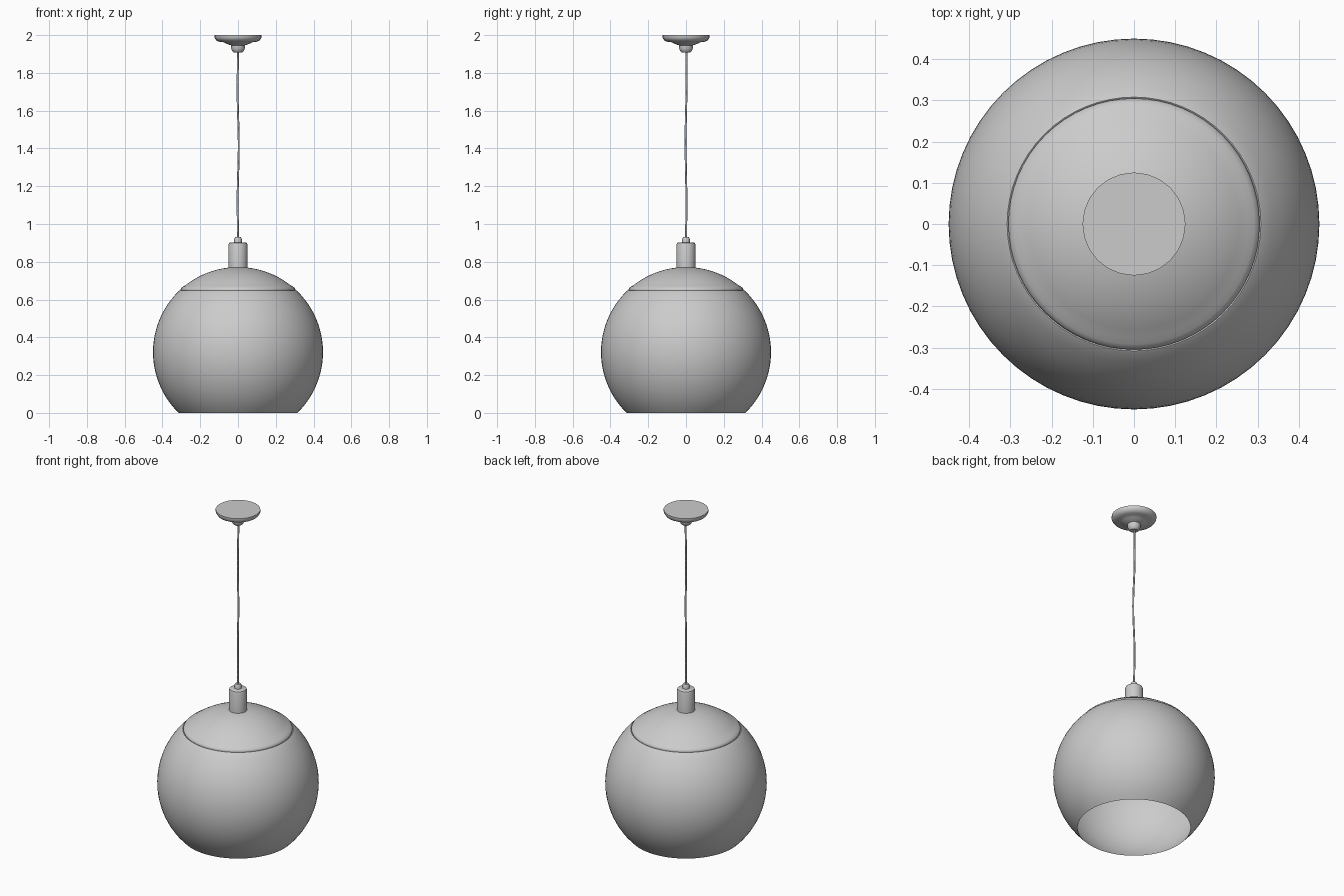
import bpy, bmesh, math

if "Cube" in bpy.data.objects:
    bpy.data.objects.remove(bpy.data.objects["Cube"])

grey = bpy.data.materials.new("warm_grey")
grey.diffuse_color = (0.6, 0.6, 0.6, 1)
grey.use_nodes = True
grey.node_tree.nodes["Principled BSDF"].inputs["Base Color"].default_value = grey.diffuse_color


def lathe(name, profile, sides, angle=35):
    """Revolve (radius, z) points around z; radius 0 closes to a pole."""
    bm = bmesh.new()
    rings = []
    for r, z in profile:
        if r == 0:
            rings.append([bm.verts.new((0, 0, z))] * sides)
        else:
            rings.append([bm.verts.new((r * math.cos(math.tau * i / sides),
                                        r * math.sin(math.tau * i / sides), z))
                          for i in range(sides)])
    for a, b in zip(rings, rings[1:]):
        for i in range(sides):
            j = (i + 1) % sides
            bm.faces.new(dict.fromkeys((a[i], a[j], b[j], b[i])))
    mesh = bpy.data.meshes.new(name)
    bm.to_mesh(mesh)
    bm.free()
    obj = bpy.data.objects.new(name, mesh)
    bpy.context.collection.objects.link(obj)
    mesh.materials.append(grey)
    bpy.ops.object.select_all(action='DESELECT')
    obj.select_set(True)
    bpy.context.view_layer.objects.active = obj
    bpy.ops.object.shade_smooth_by_angle(angle=math.radians(angle))
    return obj


R, CZ = 0.45, 0.322


def arc(a0, a1, n):
    """Points of the globe between two elevation angles (degrees)."""
    angs = [math.radians(a0 + (a1 - a0) * i / n) for i in range(n + 1)]
    return [(R * math.cos(a), CZ + R * math.sin(a)) for a in angs]


# Open globe shade, with a small rolled lip at the top seam
bottom = math.degrees(math.asin(-CZ / R))
lathe("globe_shade", arc(bottom, 46, 24) + [(0.308, 0.649), (0.303, 0.646)], 64, 50)

# Upper cap with a rounded edge sitting in the seam
lathe("shade_cap", [(0.303, 0.646), (0.305, 0.652), (0.301, 0.660), (0.292, 0.668)]
      + arc(52, 86, 10) + [(0, CZ + R)], 64, 60)

# Lamp holder and cord grip
lathe("lamp_holder", [(0, 0.765), (0.05, 0.765), (0.05, 0.89), (0.047, 0.899),
                      (0.04, 0.903), (0, 0.903)], 32)
lathe("cord_grip", [(0, 0.90), (0.02, 0.90), (0.02, 0.92), (0.015, 0.93), (0, 0.93)], 16)

# Ceiling canopy with stepped underside and hub
canopy = lathe("ceiling_canopy", [
    (0, 1.908), (0.022, 1.908), (0.031, 1.916), (0.036, 1.93), (0.037, 1.946),
    (0.05, 1.950), (0.068, 1.958), (0.08, 1.964), (0.10, 1.965), (0.116, 1.973),
    (0.125, 1.987), (0.125, 2.0), (0, 2.0)], 24)

# Slightly wavy hanging cord
curve = bpy.data.curves.new("hanging_cord", 'CURVE')
curve.dimensions = '3D'
curve.bevel_depth = 0.0055
curve.bevel_resolution = 2
curve.use_fill_caps = True
sp = curve.splines.new('POLY')
N = 30
sp.points.add(N)
for i, p in enumerate(sp.points):
    t = i / N
    w = math.sin(math.pi * t)
    p.co = (0.004 * w * math.sin(t * 9 + 3.4), 0.004 * w * math.sin(t * 7 + 1) + 0.003 * t,
            0.92 + t, 1)
cord = bpy.data.objects.new("hanging_cord", curve)
bpy.context.collection.objects.link(cord)
curve.materials.append(grey)
